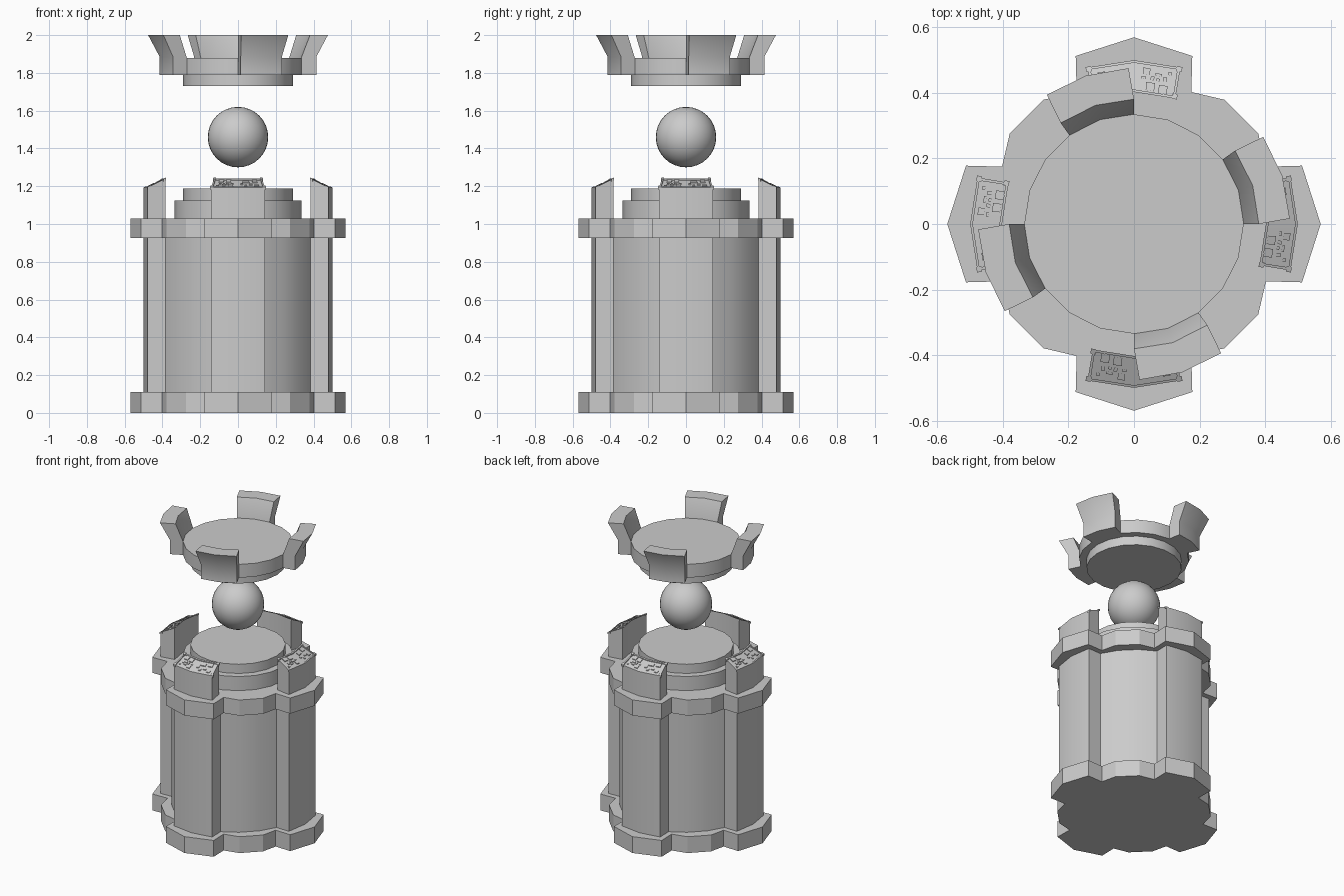
import bpy, bmesh
from math import radians, cos, sin
from mathutils import Matrix, Vector

if "Cube" in bpy.data.objects:
    bpy.data.objects.remove(bpy.data.objects["Cube"])

SIDES = 20


def loft(bm, rings, turns=1):
    """Skin a list of point rings, cap both ends, repeat in quarter turns."""
    for t in range(turns):
        rot = Matrix.Rotation(radians(90 * t), 3, 'Z')
        vs = [[bm.verts.new(rot @ Vector(p)) for p in r] for r in rings]
        n = len(vs[0])
        for a, b in zip(vs, vs[1:]):
            for i in range(n):
                j = (i + 1) % n
                bm.faces.new((a[i], a[j], b[j], b[i]))
        bm.faces.new(vs[0][::-1])
        bm.faces.new(vs[-1])


def finish(name, bm, angle=30):
    bmesh.ops.recalc_face_normals(bm, faces=bm.faces)
    me = bpy.data.meshes.new(name)
    bm.to_mesh(me)
    bm.free()
    ob = bpy.data.objects.new(name, me)
    bpy.context.collection.objects.link(ob)
    me.shade_smooth()
    me.set_sharp_from_angle(angle=radians(angle))
    return ob


def prism(name, outline, z0, z1):
    bm = bmesh.new()
    loft(bm, [[(x, y, z) for x, y in outline] for z in (z0, z1)])
    return finish(name, bm)


def circle(r):
    return [(r * cos(radians(360 * i / SIDES)), r * sin(radians(360 * i / SIDES))) for i in range(SIDES)]


def lobed(quarter):
    """Repeat a quarter outline four times around z."""
    pts = list(quarter)
    out = []
    for _ in range(4):
        out += pts
        pts = [(-y, x) for x, y in pts]
    return out


def arc(r):
    return [(r * cos(radians(a)), r * sin(radians(a))) for a in (36, 54)]


# Main body with four pilasters, and the two flanges around it
body = lobed([(0.385, -0.14), (0.478, -0.142), (0.5, 0), (0.478, 0.142), (0.385, 0.14)] + arc(0.405))
flange = lobed([(0.403, -0.175), (0.513, -0.178), (0.57, 0), (0.513, 0.178), (0.403, 0.175)] + arc(0.469))
prism("body", body, 0.05, 1.0)
prism("base_flange", flange, 0, 0.11)
prism("top_flange", flange, 0.925, 1.03)

# Stepped drum on top of the body
prism("lower_drum", circle(0.335), 1.03, 1.125)
prism("upper_drum", circle(0.29), 1.125, 1.187)

# Floating ball
bpy.ops.mesh.primitive_uv_sphere_add(segments=32, ring_count=16, radius=0.16, location=(0, 0, 1.46))
ball = bpy.context.object
ball.name = "floating_ball"
ball.data.shade_smooth()

# Floating dish
prism("dish_underside", circle(0.29), 1.73, 1.79)
prism("dish", circle(0.335), 1.79, 1.88)

# Four flared claws on the dish rim: (radius, z, is outer edge)
claw = [(0.333, 1.79, 0), (0.415, 1.79, 1), (0.415, 1.885, 1),
        (0.476, 2.0, 1), (0.381, 2.0, 0), (0.335, 1.88, 0)]
bm = bmesh.new()
loft(bm, [[(r * cos(radians(a + trim * o)), r * sin(radians(a + trim * o)), z) for r, z, o in claw]
          for a, trim in ((0, 2), (18, 0), (36, -2))], 4)
finish("dish_claws", bm)


def panel(u, v, h=0.0):
    """Point on the sloped terminal top: u across (-1..1), v inner to outer (0..1)."""
    inner = Vector((0.403 - 0.02 * abs(u), 0.126 * u, 1.235))
    outer = Vector((0.5 - 0.022 * abs(u), 0.142 * u, 1.188))
    return inner.lerp(outer, v) + Vector((0, 0, h))


def slab(bm, u0, u1, v0, v1, h):
    """Raised block following the terminal top, folded at the middle."""
    us = [u0, 0, u1] if u0 < 0 < u1 else [u0, u1]
    loft(bm, [[panel(u, v0, -0.004), panel(u, v1, -0.004), panel(u, v1, h), panel(u, v0, h)] for u in us], 4)


# Terminal blocks above each pilaster
bm = bmesh.new()
rings = []
for u in (-1, 0, 1):
    a, b = panel(u, 0), panel(u, 1)
    rings.append([(a.x, a.y, 1.03), (b.x, b.y, 1.03), b, a])
loft(bm, rings, 4)
finish("terminal_blocks", bm)

# Raised frame with corner knobs
bm = bmesh.new()
slab(bm, -1, 1, 0, 0.08, 0.006)
slab(bm, -1, 1, 0.92, 1, 0.006)
for s in (-1, 1):
    slab(bm, *sorted((s * 0.94, s)), 0.08, 0.92, 0.006)
    for v in (0, 0.88):
        slab(bm, *sorted((s * 0.92, s * 1.04)), v - 0.02, v + 0.14, 0.009)
finish("terminal_frames", bm)

# Buttons, keys and small readouts: (u, v, width, depth)
parts = [(-0.38, 0.25, 0.2, 0.26), (-0.68, 0.22, 0.2, 0.26), (-0.28, 0.72, 0.16, 0.2),
         (-0.22, 0.5, 0.1, 0.08), (-0.42, 0.52, 0.08, 0.12), (-0.55, 0.66, 0.14, 0.08),
         (-0.7, 0.55, 0.08, 0.14), (-0.8, 0.75, 0.08, 0.1), (-0.55, 0.5, 0.08, 0.08),
         (0.32, 0.3, 0.26, 0.2), (0.68, 0.25, 0.2, 0.24), (0.3, 0.7, 0.1, 0.14),
         (0.5, 0.6, 0.14, 0.1), (0.72, 0.7, 0.16, 0.18), (0.15, 0.55, 0.1, 0.1)]
bm = bmesh.new()
for u, v, w, d in parts:
    slab(bm, u - w / 2, u + w / 2, v - d / 2, v + d / 2, 0.005)
finish("terminal_buttons", bm)
